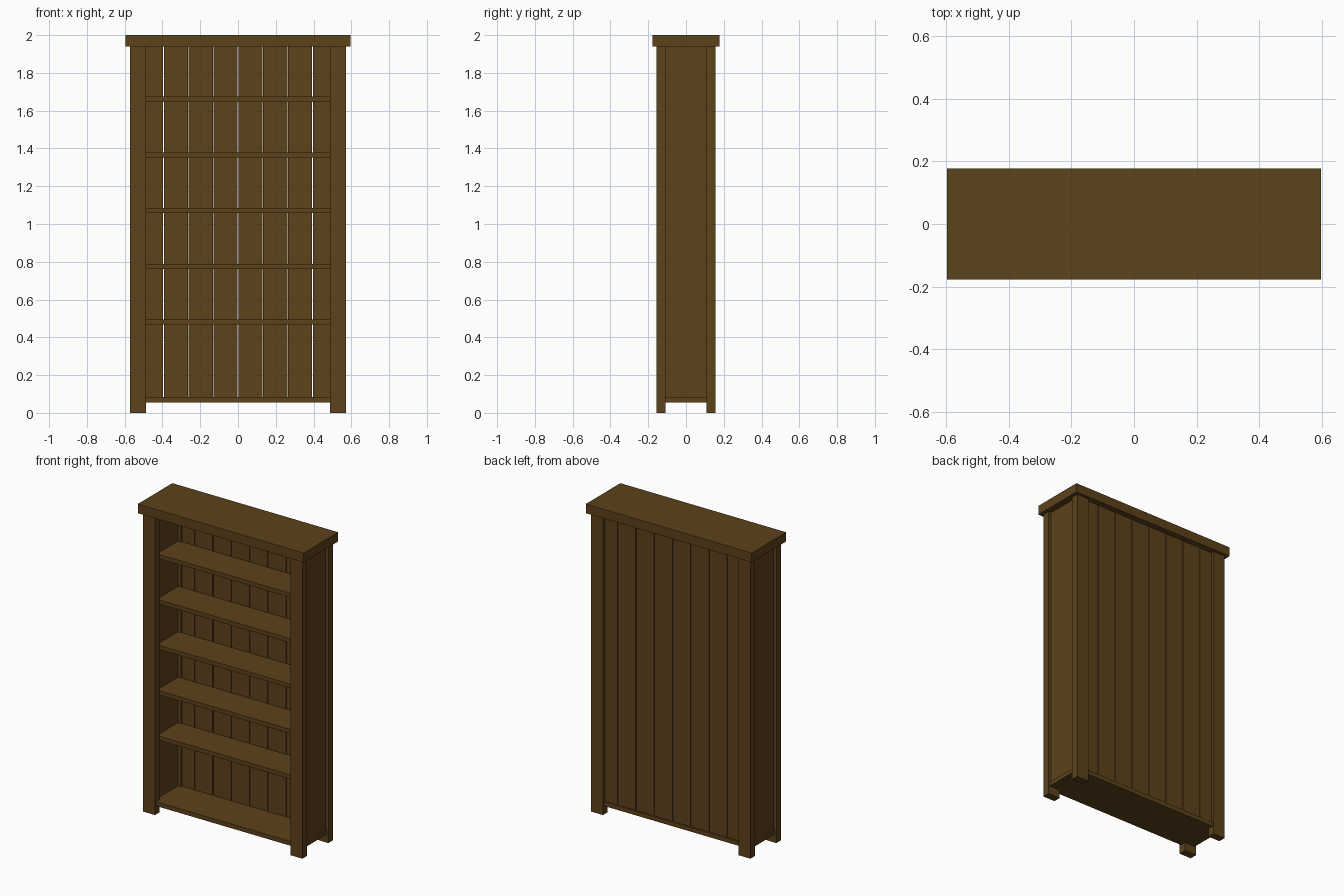
import bpy

if "Cube" in bpy.data.objects:
    bpy.data.objects.remove(bpy.data.objects["Cube"])

wood = bpy.data.materials.new("dark_wood")
wood.diffuse_color = (0.107, 0.054, 0.011, 1)
wood.use_nodes = True
wood.node_tree.nodes["Principled BSDF"].inputs["Base Color"].default_value = wood.diffuse_color


def box(name, x0, x1, y0, y1, z0, z1):
    """Axis-aligned board given by its limits."""
    bpy.ops.mesh.primitive_cube_add(
        size=1, location=((x0 + x1) / 2, (y0 + y1) / 2, (z0 + z1) / 2))
    ob = bpy.context.object
    ob.name = name
    ob.scale = (x1 - x0, y1 - y0, z1 - z0)
    bpy.ops.object.transform_apply(location=False, rotation=False, scale=True)
    ob.data.materials.append(wood)
    return ob


TOP_Z = 1.94      # underside of the top board
BASE_Z = 0.055    # underside of the bottom board

# Overhanging top
box("top_board", -0.596, 0.596, -0.177, 0.177, TOP_Z, 2.0)

# Four corner posts and the two recessed side panels
for side, s in (("left", -1), ("right", 1)):
    xa, xb = sorted((s * 0.487, s * 0.573))
    box(f"front_post_{side}", xa, xb, -0.157, -0.109, 0, TOP_Z)
    box(f"back_post_{side}", xa, xb, 0.109, 0.157, 0, TOP_Z)
    xa, xb = sorted((s * 0.507, s * 0.553))
    box(f"side_panel_{side}", xa, xb, -0.109, 0.109, BASE_Z + 0.02, TOP_Z)

# Bottom board, slightly proud of the panels
box("bottom_board", -0.563, 0.563, -0.146, 0.146, BASE_Z, 0.083)

# Five shelves
for i in range(5):
    z = 0.467 + i * 0.295
    box(f"shelf_{i + 1}", -0.509, 0.509, -0.109, 0.112, z, z + 0.027)

# Back planks with narrow gaps between them
PITCH, GAP = 0.1315, 0.004
for i in range(8):
    x = (i - 4) * PITCH
    box(f"back_plank_{i + 1}", x + GAP / 2, x + PITCH - GAP / 2,
        0.119, 0.138, 0.083, TOP_Z)
